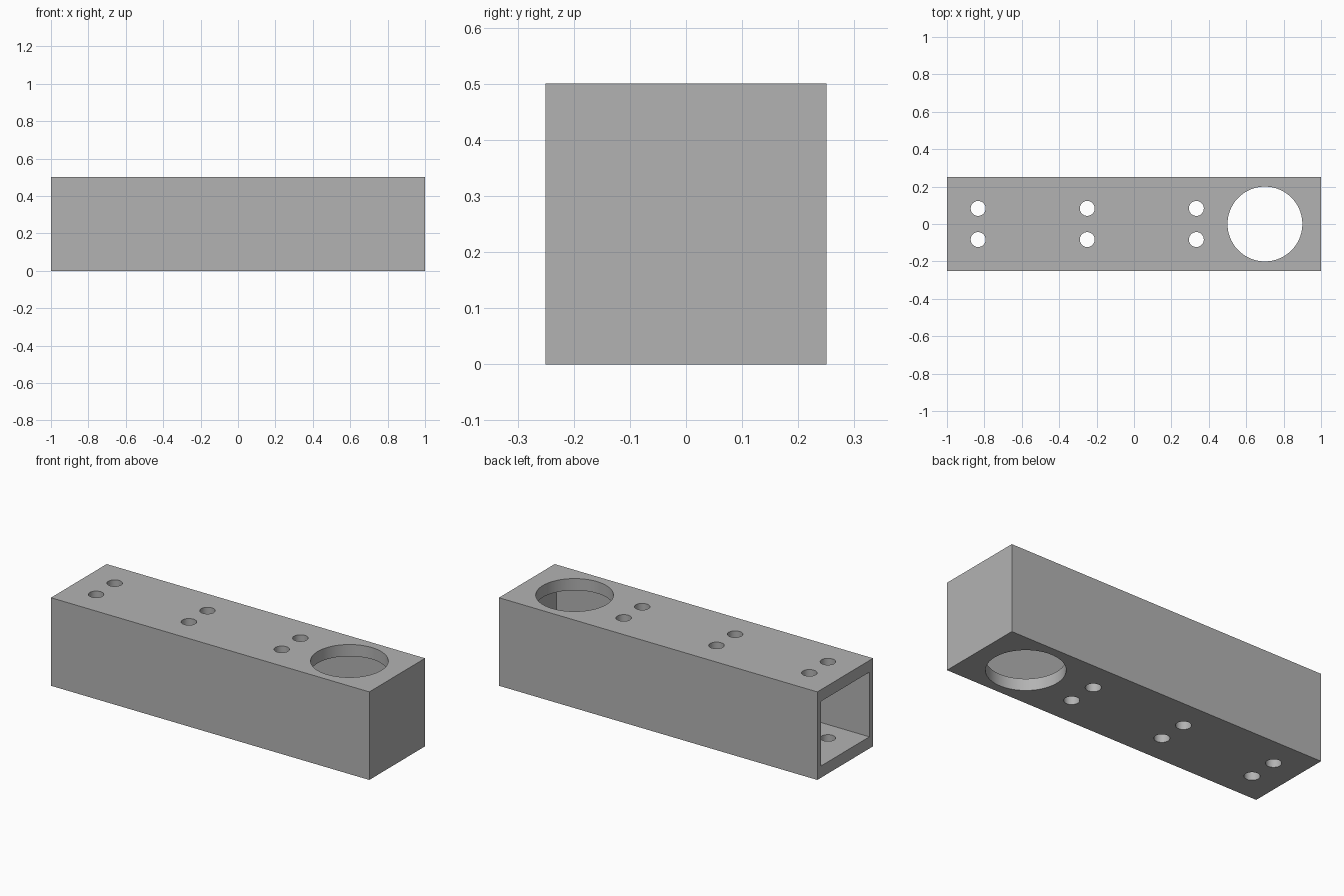
import bpy
import bmesh
import math
from mathutils import Matrix

if "Cube" in bpy.data.objects:
    bpy.data.objects.remove(bpy.data.objects["Cube"], do_unlink=True)

LENGTH, WIDTH, HEIGHT = 2.0, 0.5, 0.5
SIDE_WALL = 1 / 30          # side walls and closed end
PLATE = 1 / 15              # top and bottom plates

grey = bpy.data.materials.new("plain grey")
grey.use_nodes = True
grey.diffuse_color = (0.45, 0.45, 0.45, 1)
grey.node_tree.nodes["Principled BSDF"].inputs["Base Color"].default_value = grey.diffuse_color


def make_object(name, bm):
    mesh = bpy.data.meshes.new(name)
    bm.to_mesh(mesh)
    bm.free()
    mesh.materials.append(grey)
    obj = bpy.data.objects.new(name, mesh)
    bpy.context.collection.objects.link(obj)
    return obj


def box(name, x0, x1, width, z0, z1):
    bm = bmesh.new()
    place = Matrix.Translation(((x0 + x1) / 2, 0, (z0 + z1) / 2))
    size = Matrix.Diagonal((x1 - x0, width, z1 - z0, 1))
    bmesh.ops.create_cube(bm, size=1, matrix=place @ size)
    return make_object(name, bm)


# Rectangular tube: closed at +x, open at -x
tube = box("tube_body", -LENGTH / 2, LENGTH / 2, WIDTH, 0, HEIGHT)
cavity = box("cavity_cutter", -LENGTH, LENGTH / 2 - SIDE_WALL,
             WIDTH - 2 * SIDE_WALL, PLATE, HEIGHT - PLATE)

# Vertical through holes: one large port and three pairs of screw holes
holes = [(0.7, 0, 0.2, 96)]
holes += [(x, side / 12, 0.04, 32) for x in (-5 / 6, -0.25, 1 / 3) for side in (-1, 1)]
bm = bmesh.new()
for x, y, radius, sides in holes:
    bmesh.ops.create_cone(bm, cap_ends=True, segments=sides, radius1=radius,
                          radius2=radius, depth=2 * HEIGHT,
                          matrix=Matrix.Translation((x, y, HEIGHT / 2)))
drills = make_object("hole_cutter", bm)

# Cut the tube, then discard the cutters
bpy.context.view_layer.objects.active = tube
tube.select_set(True)
for cutter in (cavity, drills):
    cutter.hide_render = True
    cut = tube.modifiers.new("cut", "BOOLEAN")
    cut.operation = "DIFFERENCE"
    cut.solver = "EXACT"
    cut.object = cutter
    bpy.ops.object.modifier_apply(modifier=cut.name)
    bpy.data.objects.remove(cutter, do_unlink=True)

# Smooth hole walls, crisp edges
bpy.ops.object.shade_smooth_by_angle(angle=math.radians(30))
